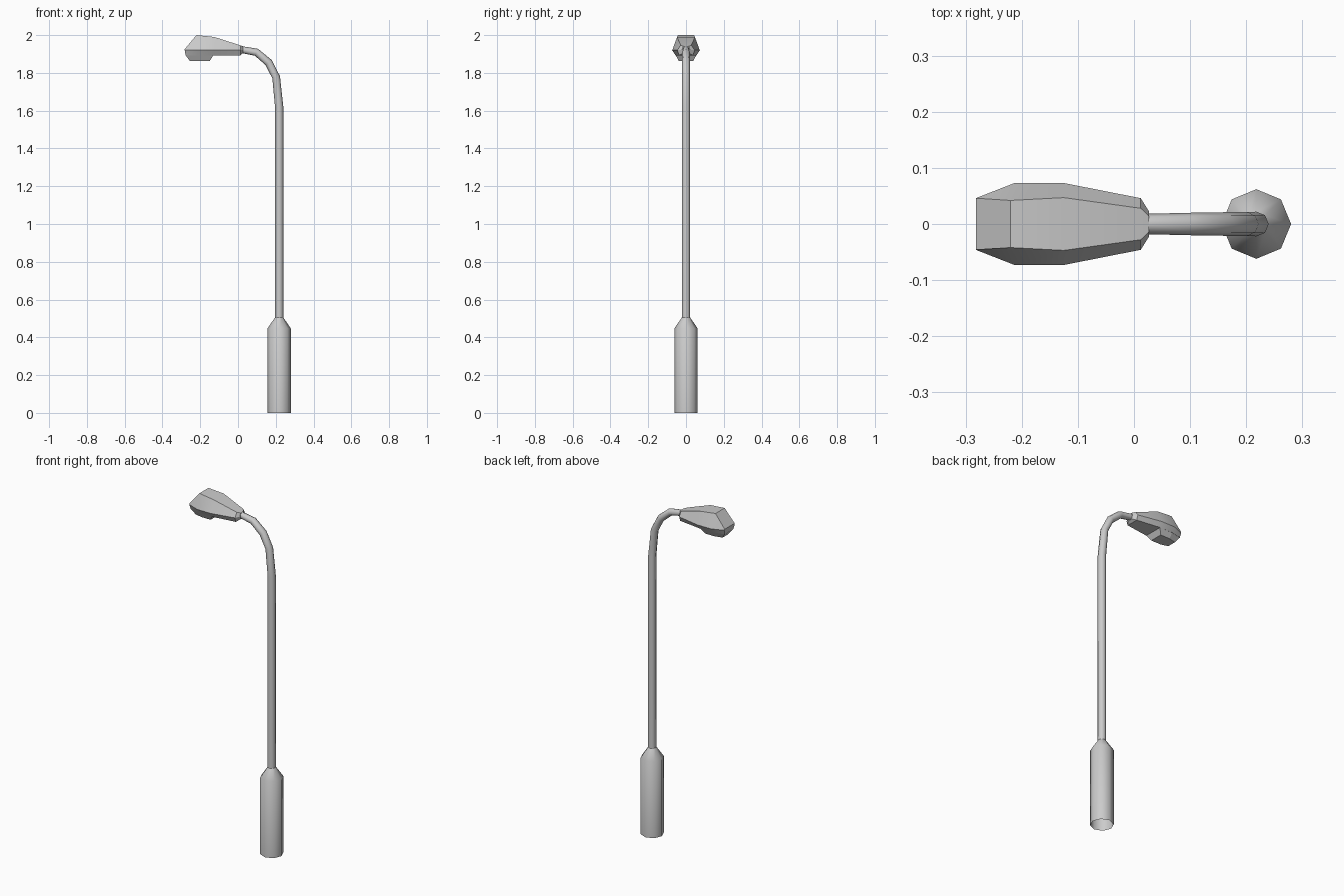
import bpy, bmesh
from math import sin, cos, pi, radians
from mathutils import Vector

if "Cube" in bpy.data.objects:
    bpy.data.objects.remove(bpy.data.objects["Cube"])


def loft(name, rings, cap_start=False, cap_end=False, smooth=0):
    """Bridge equal-length closed rings into one mesh object."""
    bm = bmesh.new()
    loops = [[bm.verts.new(p) for p in ring] for ring in rings]
    n = len(loops[0])
    for a, b in zip(loops, loops[1:]):
        for i in range(n):
            j = (i + 1) % n
            bm.faces.new((a[i], a[j], b[j], b[i]))
    if cap_start:
        bm.faces.new(loops[0][::-1])
    if cap_end:
        bm.faces.new(loops[-1])
    bmesh.ops.recalc_face_normals(bm, faces=bm.faces[:])
    mesh = bpy.data.meshes.new(name)
    bm.to_mesh(mesh)
    bm.free()
    obj = bpy.data.objects.new(name, mesh)
    bpy.context.collection.objects.link(obj)
    if smooth:
        bpy.ops.object.select_all(action='DESELECT')
        bpy.context.view_layer.objects.active = obj
        obj.select_set(True)
        bpy.ops.object.shade_smooth_by_angle(angle=radians(smooth))
    return obj


def octagon(centre, radius, normal=Vector((1, 0, 0))):
    side = Vector((0, 1, 0))
    return [Vector(centre) + radius * (normal * cos(k * pi / 4) + side * sin(k * pi / 4))
            for k in range(8)]


PX = 0.218

# Base: octagonal sleeve, open at the bottom, tapering into the pole
loft("base", [octagon((PX, 0, z), r) for z, r in
              ((0, 0.062), (0.447, 0.062), (0.505, 0.022))], smooth=46)

# Pole: octagonal tube sweeping over into the arm
path = [Vector((x, 0, z)) for x, z in
        ((PX, 0.505), (PX, 1.62), (0.202, 1.777), (0.162, 1.855),
         (0.098, 1.909), (0.015, 1.924))]
radii = (0.022, 0.022, 0.021, 0.021, 0.02, 0.018)
rings = []
for i, p in enumerate(path):
    before = (p - path[i - 1]).normalized() if i else Vector((0, 0, 1))
    after = (path[i + 1] - p).normalized() if i < len(path) - 1 else before
    t = (before + after).normalized()
    rings.append(octagon(p, radii[i], Vector((t.z, 0, -t.x))))
loft("pole_and_arm", rings, cap_end=True, smooth=46)

# Lamp head: cross-sections as (x, half width, z) from top to underside
sections = [
    ((-0.282, 0.046, 1.926), (-0.282, 0.046, 1.920), (-0.278, 0.040, 1.893)),
    ((-0.220, 0.042, 2.000), (-0.213, 0.073, 1.920), (-0.213, 0.055, 1.893)),
    ((-0.125, 0.047, 1.990), (-0.125, 0.073, 1.920), (-0.125, 0.055, 1.893)),
    ((0.012, 0.028, 1.946), (0.012, 0.046, 1.920), (0.012, 0.036, 1.893)),
    ((0.027, 0.014, 1.941), (0.027, 0.022, 1.922), (0.027, 0.014, 1.905)),
]
rings = [[(x, y, z) for x, y, z in s] + [(x, -y, z) for x, y, z in reversed(s)]
         for s in sections]
loft("lamp_head", rings, cap_start=True, cap_end=True, smooth=30)


# Lamp lens: tapered tray under the outer end, with chamfered front corners
def tray(x0, xm, x1, yf, y, z):
    half = [(x0, yf, z), (xm, y, z), (x1, y, z)]
    return half + [(a, -b, c) for a, b, c in reversed(half)]


loft("lamp_lens", [tray(-0.278, -0.213, -0.130, 0.040, 0.055, 1.894),
                   tray(-0.255, -0.210, -0.150, 0.027, 0.038, 1.863)], cap_end=True)
